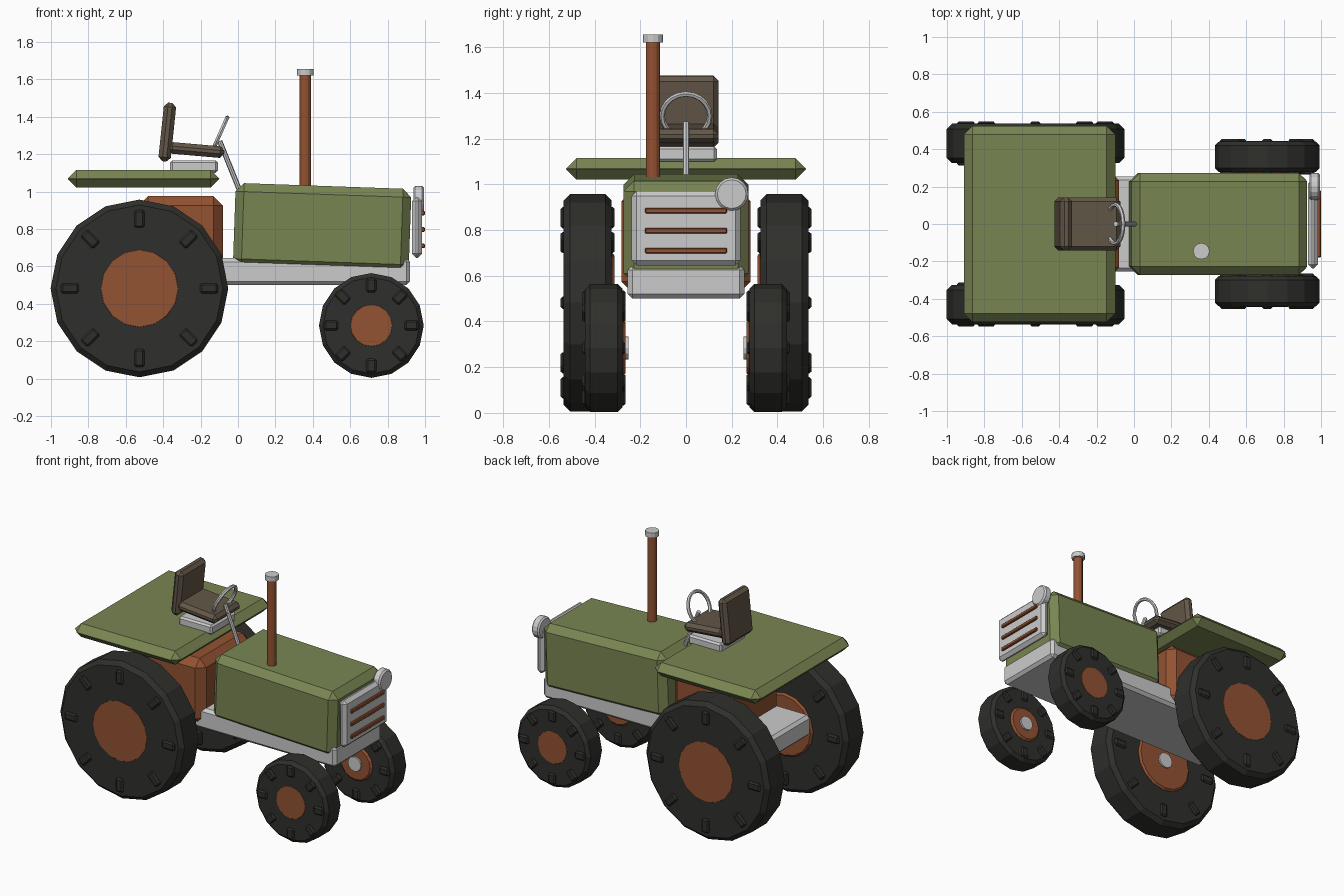
import bpy, bmesh, math
from mathutils import Matrix, Vector

if "Cube" in bpy.data.objects:
    bpy.data.objects.remove(bpy.data.objects["Cube"])


def material(name, rgb):
    m = bpy.data.materials.new(name)
    m.diffuse_color = (*rgb, 1)
    m.use_nodes = True
    m.node_tree.nodes["Principled BSDF"].inputs["Base Color"].default_value = m.diffuse_color
    return m


GREEN = material("green paint", (0.19, 0.235, 0.085))
ORANGE = material("rust orange", (0.29, 0.085, 0.032))
RUBBER = material("rubber", (0.028, 0.028, 0.025))
BROWN = material("brown leather", (0.125, 0.095, 0.065))
GREY = None


def finish(name, bm, mat, bevel=0.0):
    me = bpy.data.meshes.new(name)
    bm.to_mesh(me)
    bm.free()
    ob = bpy.data.objects.new(name, me)
    bpy.context.collection.objects.link(ob)
    if mat:
        me.materials.append(mat)
    if bevel:
        mod = ob.modifiers.new("chamfer", 'BEVEL')
        mod.width = bevel
        mod.segments = 1
        mod.limit_method = 'ANGLE'
        mod.angle_limit = math.radians(35)
    return ob


def box(name, center, size, mat=GREY, bevel=0.0, tilt=0.0):
    """Chamfered box, tilted about y by degrees."""
    bm = bmesh.new()
    bmesh.ops.create_cube(bm, size=1, matrix=Matrix.Diagonal((*size, 1)))
    ob = finish(name, bm, mat, bevel)
    ob.location = center
    ob.rotation_euler[1] = math.radians(tilt)
    return ob


def rod(name, a, b, radius, sides, mat=GREY, bevel=0.0):
    """Cylinder between two points."""
    a, b = Vector(a), Vector(b)
    bm = bmesh.new()
    bmesh.ops.create_cone(bm, cap_ends=True, segments=sides, radius1=radius,
                          radius2=radius, depth=(b - a).length)
    d = (b - a).normalized()
    if abs(d.y) > 0.99:
        rot = Matrix.Rotation(math.radians(90), 4, 'X')
    else:
        rot = Vector((0, 0, 1)).rotation_difference(d).to_matrix().to_4x4()
    bmesh.ops.transform(bm, matrix=Matrix.Translation((a + b) / 2) @ rot, verts=bm.verts)
    return finish(name, bm, mat, bevel)


def wheel(name, side, x, z, r, y_in, y_out, rim_r, cap_r, lug_r, lug_size, bevel):
    def p(y):
        return (x, side * y, z)
    # tyre, rim proud on the inner side, small inner hub
    rod(name + "_tyre", p(y_in), p(y_out), r, 16, RUBBER, bevel)
    rod(name + "_rim", p(y_in - 0.013), p(y_out + 0.001), rim_r, 16, ORANGE, 0.012)
    rod(name + "_hub", p(y_in - 0.025), p(y_in + 0.05), cap_r, 12)
    # eight lugs that reach through both sidewalls
    for i in range(8):
        a = i * math.pi / 4
        box(f"{name}_lug_{i + 1}",
            (x + lug_r * math.cos(a), side * (y_in + y_out) / 2, z - lug_r * math.sin(a)),
            (lug_size[0], y_out - y_in + 0.026, lug_size[1]), RUBBER, 0.01, math.degrees(a))


# wheels
for side, label in ((-1, "right"), (1, "left")):
    wheel("rear_wheel_" + label, side, -0.527, 0.482, 0.475, 0.325, 0.536,
          0.218, 0.055, 0.372, (0.095, 0.055), 0.028)
    wheel("front_wheel_" + label, side, 0.713, 0.284, 0.28, 0.277, 0.442,
          0.123, 0.05, 0.215, (0.075, 0.055), 0.022)

# body
box("chassis", (0.07, 0, 0.572), (1.70, 0.51, 0.145), GREY, 0.02)
box("gearbox", (-0.305, 0, 0.75), (0.45, 0.565, 0.45), ORANGE, 0.05)
box("hood", (0.45, 0, 0.805), (0.94, 0.545, 0.45), GREEN, 0.045, 2)
box("fender_deck", (-0.505, 0, 1.068), (0.81, 1.05, 0.094), GREEN, 0.046)

# grille, bars and headlamp
box("grille", (0.957, 0, 0.808), (0.055, 0.475, 0.325), GREY, 0.022)
for i, z in enumerate((0.71, 0.797, 0.885)):
    box(f"grille_bar_{i + 1}", (0.982, 0, z), (0.034, 0.36, 0.025), ORANGE, 0.005)
rod("headlamp", (0.937, 0.2, 0.957), (0.994, 0.2, 0.957), 0.073, 16, GREY, 0.01)

# exhaust
rod("exhaust_pipe", (0.36, -0.145, 0.95), (0.36, -0.145, 1.625), 0.031, 12, ORANGE)
rod("exhaust_cap", (0.36, -0.145, 1.62), (0.36, -0.145, 1.655), 0.044, 12)

# seat
box("seat_base", (-0.235, 0, 1.133), (0.255, 0.27, 0.066), GREY, 0.012)
box("seat_cushion", (-0.223, 0, 1.222), (0.30, 0.285, 0.062), BROWN, 0.022, 5)
box("seat_back", (-0.378, 0, 1.318), (0.066, 0.285, 0.315), BROWN, 0.022, 6)

# steering
rod("steering_column", (0.015, 0, 0.99), (-0.098, 0, 1.27), 0.014, 8)
bm = bmesh.new()
MAJOR, MINOR, N, M = 20, 6, 0.104, 0.012
rings = []
for i in range(MAJOR):
    a = 2 * math.pi * i / MAJOR
    rings.append([bm.verts.new(((N + M * math.cos(t)) * math.cos(a),
                                (N + M * math.cos(t)) * math.sin(a), M * math.sin(t)))
                  for t in (2 * math.pi * j / MINOR for j in range(MINOR))])
for i in range(MAJOR):
    r0, r1 = rings[i], rings[(i + 1) % MAJOR]
    for j in range(MINOR):
        k = (j + 1) % MINOR
        bm.faces.new((r0[j], r1[j], r1[k], r0[k]))
ring = finish("steering_wheel", bm, GREY)
ring.location = (-0.1, 0, 1.3)
ring.rotation_euler[1] = math.radians(-66)
